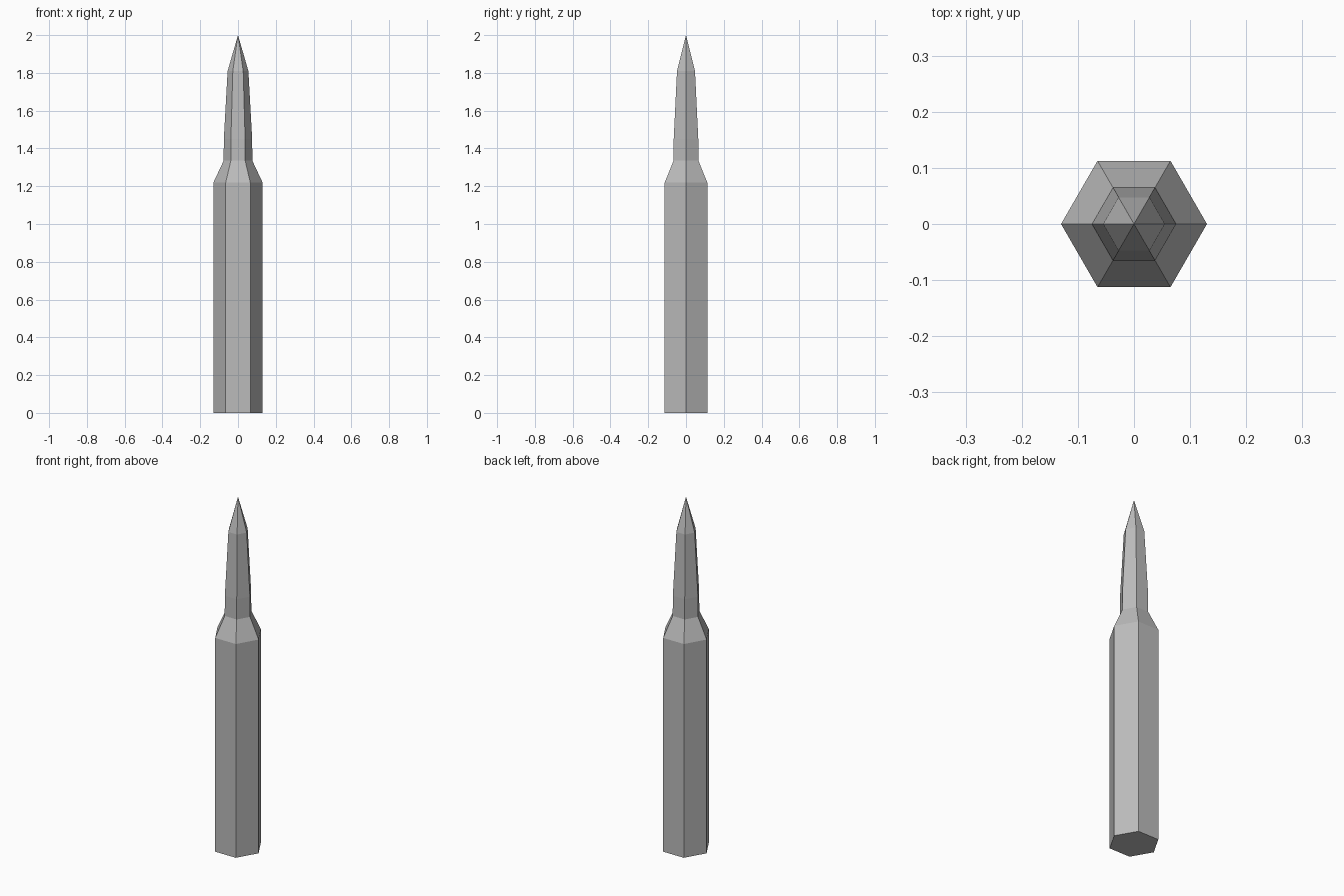
import bpy
import bmesh
from math import cos, sin, tau

SIDES = 6

cube = bpy.data.objects.get("Cube")
if cube:
    bpy.data.objects.remove(cube, do_unlink=True)

# Single grey metal
metal = bpy.data.materials.new("grey_metal")
metal.use_nodes = True
grey = (0.5, 0.5, 0.5, 1)
metal.diffuse_color = grey
metal.node_tree.nodes["Principled BSDF"].inputs["Base Color"].default_value = grey


def turned_part(name, profile, close_bottom=False):
    """Sweep (radius, height) pairs into a flat-sided part; radius 0 is a tip."""
    bm = bmesh.new()
    rings = []
    for r, z in profile:
        count = SIDES if r > 0 else 1
        rings.append([bm.verts.new((r * cos(tau * i / SIDES), r * sin(tau * i / SIDES), z))
                      for i in range(count)])
    for low, high in zip(rings, rings[1:]):
        for i in range(SIDES):
            j = (i + 1) % SIDES
            top = [high[0]] if len(high) == 1 else [high[j], high[i]]
            bm.faces.new([low[i], low[j]] + top)
    if close_bottom:
        bm.faces.new(rings[0][::-1])
    mesh = bpy.data.meshes.new(name)
    bm.to_mesh(mesh)
    bm.free()
    mesh.materials.append(metal)
    part = bpy.data.objects.new(name, mesh)
    bpy.context.collection.objects.link(part)
    return part


# Straight casing with tapered shoulder
turned_part("casing", [(0.13, 0), (0.13, 1.22), (0.076, 1.335)], close_bottom=True)

# Slim pointed tip rising from the shoulder
turned_part("pointed_tip", [(0.076, 1.335), (0.075, 1.45), (0.055, 1.81), (0, 2)])
